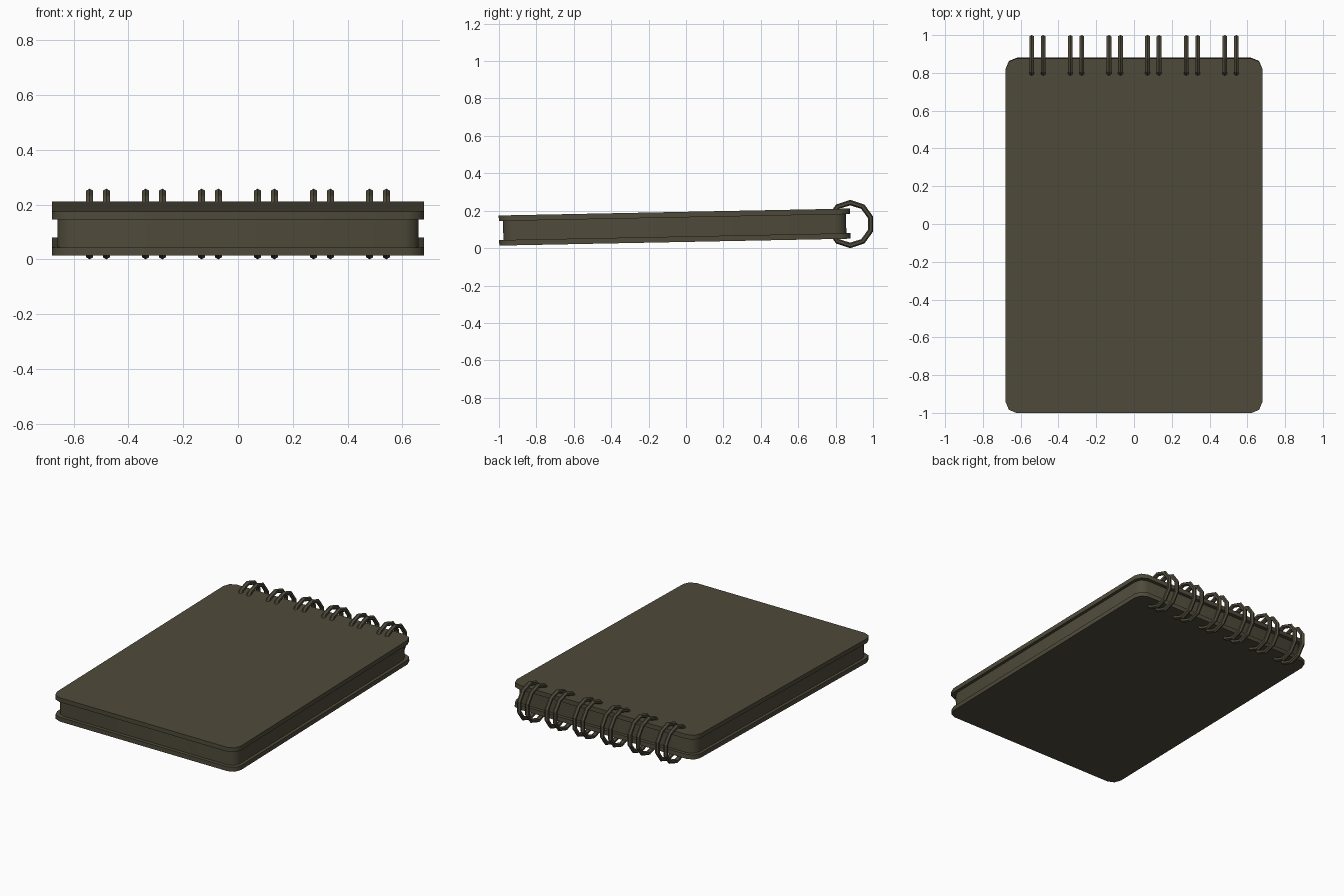
import bpy, bmesh, math
from mathutils import Matrix, Vector

if "Cube" in bpy.data.objects:
    bpy.data.objects.remove(bpy.data.objects["Cube"])

olive = bpy.data.materials.new("dark_olive")
olive.diffuse_color = (0.078, 0.069, 0.043, 1)
olive.use_nodes = True
olive.node_tree.nodes["Principled BSDF"].inputs["Base Color"].default_value = olive.diffuse_color

# The pad leans slightly, resting on its rings at the back
TILT = Matrix.Translation((0, -0.0605, 0.1125)) @ Matrix.Rotation(0.0197, 4, 'X')


def add_object(name, bm):
    bmesh.ops.recalc_face_normals(bm, faces=bm.faces)
    mesh = bpy.data.meshes.new(name)
    bm.to_mesh(mesh)
    bm.free()
    mesh.materials.append(olive)
    obj = bpy.data.objects.new(name, mesh)
    bpy.context.collection.objects.link(obj)
    return obj


def rounded_slab(name, hx, hy, z0, z1, radius, segs=2):
    bm = bmesh.new()
    verts = []
    for corner, (sx, sy) in enumerate([(1, 1), (-1, 1), (-1, -1), (1, -1)]):
        for i in range(segs + 1):
            a = math.pi / 2 * (corner + i / segs)
            verts.append(bm.verts.new((sx * (hx - radius) + radius * math.cos(a),
                                       sy * (hy - radius) + radius * math.sin(a), z0)))
    base = bm.faces.new(verts)
    top = bmesh.ops.extrude_face_region(bm, geom=[base], use_keep_orig=True)
    moved = [v for v in top["geom"] if isinstance(v, bmesh.types.BMVert)]
    bmesh.ops.translate(bm, verts=moved, vec=(0, 0, z1 - z0))
    bm.transform(TILT)
    obj = add_object(name, bm)
    bpy.ops.object.select_all(action='DESELECT')
    obj.select_set(True)
    bpy.context.view_layer.objects.active = obj
    bpy.ops.object.shade_smooth_by_angle(angle=math.radians(50))


def ring(name, x, y=0.878, z=0.129, major=0.1145, minor=0.0145, n=10, m=6):
    bm = bmesh.new()
    loops = []
    for i in range(n):
        a = math.pi / 2 + math.tau * i / n
        loop = []
        for j in range(m):
            b = math.tau * j / m
            r = major + minor * math.cos(b)
            loop.append(bm.verts.new((x + minor * math.sin(b),
                                      y + r * math.cos(a), z + r * math.sin(a))))
        loops.append(loop)
    for i in range(n):
        p, q = loops[i], loops[(i + 1) % n]
        for j in range(m):
            k = (j + 1) % m
            bm.faces.new((p[j], q[j], q[k], p[k]))
    add_object(name, bm)


# Covers and page block
rounded_slab("bottom_cover", 0.68, 0.9395, -0.0805, -0.0510, 0.06)
rounded_slab("pages", 0.66, 0.917, -0.0510, 0.0510, 0.055)
rounded_slab("top_cover", 0.68, 0.9395, 0.0510, 0.0805, 0.06)

# Six pairs of binding rings
for p in range(6):
    for s in (-1, 1):
        ring(f"binding_ring_{p * 2 + (s + 1) // 2 + 1}", (p - 2.5) * 0.2045 + s * 0.0305)
